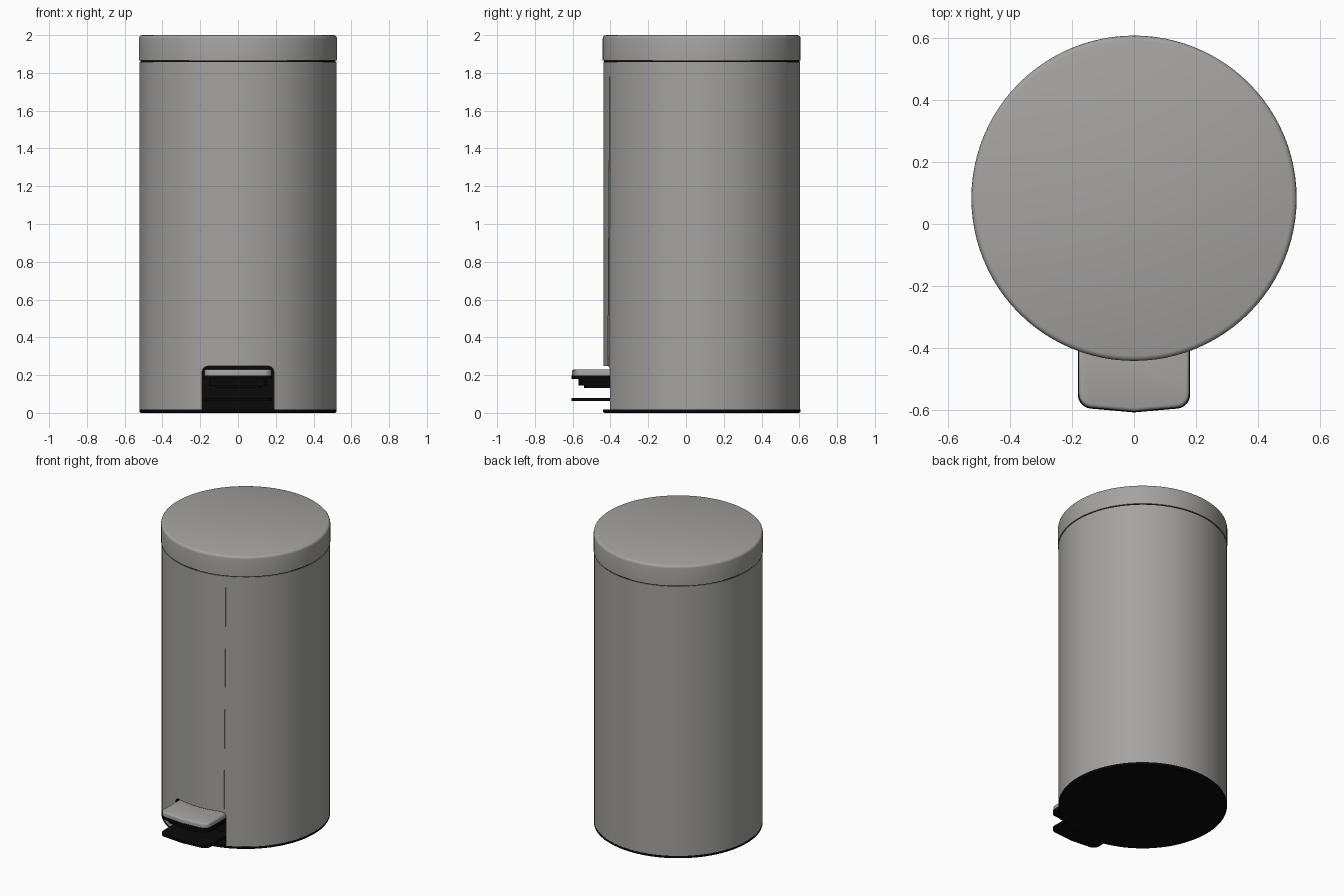
import bpy, bmesh, math

if "Cube" in bpy.data.objects:
    bpy.data.objects.remove(bpy.data.objects["Cube"])

CY, R = 0.083, 0.521          # axis position and body radius
SEG = 96


def material(name, rgb):
    m = bpy.data.materials.new(name)
    m.diffuse_color = (*rgb, 1)
    m.use_nodes = True
    m.node_tree.nodes["Principled BSDF"].inputs["Base Color"].default_value = m.diffuse_color
    return m


STEEL = material("brushed steel", (0.37, 0.365, 0.355))
BLACK = material("black plastic", (0.003, 0.003, 0.003))


def finish(name, bm, mats, smooth=True):
    bmesh.ops.recalc_face_normals(bm, faces=bm.faces)
    me = bpy.data.meshes.new(name)
    bm.to_mesh(me)
    bm.free()
    for m in mats:
        me.materials.append(m)
    ob = bpy.data.objects.new(name, me)
    bpy.context.collection.objects.link(ob)
    if smooth:
        bpy.ops.object.select_all(action='DESELECT')
        ob.select_set(True)
        bpy.context.view_layer.objects.active = ob
        bpy.ops.object.shade_smooth_by_angle(angle=math.radians(35))
    return ob


def turned(name, profile, mat):
    """Closed solid of revolution from (radius, z) pairs, bottom to top."""
    bm = bmesh.new()
    rings = [[bm.verts.new((r * math.cos(2 * math.pi * i / SEG),
                            CY + r * math.sin(2 * math.pi * i / SEG), z))
              for i in range(SEG)] for r, z in profile]
    for a, b in zip(rings, rings[1:]):
        for i in range(SEG):
            j = (i + 1) % SEG
            bm.faces.new((a[i], a[j], b[j], b[i]))
    bm.faces.new(rings[0])
    bm.faces.new(rings[-1])
    return finish(name, bm, [mat])


def tongue(name, half, front, back, z0, z1, corner, mat, bevel=0.0):
    """Flat plate with rounded front corners and a gently bowed front edge."""
    bm = bmesh.new()
    right = [(half, back)]
    for k in range(9):
        a = math.pi / 2 * k / 8
        right.append((half - corner + corner * math.cos(a),
                      front + 0.012 + corner - corner * math.sin(a)))
    outline = right + [(0, front)] + [(-x, y) for x, y in reversed(right)]
    base = bm.faces.new([bm.verts.new((x, y, z0)) for x, y in outline])
    top = bmesh.ops.extrude_face_region(bm, geom=[base])["geom"]
    verts = [g for g in top if isinstance(g, bmesh.types.BMVert)]
    bmesh.ops.translate(bm, verts=verts, vec=(0, 0, z1 - z0))
    if bevel:
        edges = [e for e in bm.edges if all(v.co.z > z1 - 1e-4 for v in e.verts)]
        bmesh.ops.bevel(bm, geom=edges, offset=bevel, segments=3,
                        profile=0.5, affect='EDGES')
    return finish(name, bm, [mat])


# Body, with a pedal opening cut into the front
body = turned("body", [(R, 0.018), (R, 1.858)], STEEL)
body.data.materials.append(BLACK)

bm = bmesh.new()
arch = [(0.19, -0.1)] + [(0.16 + 0.03 * math.cos(a), 0.217 + 0.03 * math.sin(a))
                         for a in (math.pi / 2 * k / 6 for k in range(7))]
arch += [(-x, z) for x, z in reversed(arch)]
face = bm.faces.new([bm.verts.new((x, -0.7, z)) for x, z in arch])
ext = bmesh.ops.extrude_face_region(bm, geom=[face])["geom"]
bmesh.ops.translate(bm, verts=[g for g in ext if isinstance(g, bmesh.types.BMVert)],
                    vec=(0, 0.36, 0))
cutter = finish("opening_cutter", bm, [BLACK], smooth=False)
cutter.hide_render = True

cut = body.modifiers.new("opening", 'BOOLEAN')
cut.operation, cut.object, cut.solver = 'DIFFERENCE', cutter, 'EXACT'
bpy.context.view_layer.objects.active = body
body.select_set(True)
bpy.ops.object.modifier_move_to_index(modifier="opening", index=0)
bpy.ops.object.modifier_apply(modifier="opening")
bpy.data.objects.remove(cutter)

# Walls of the opening and the underside are black
for p in body.data.polygons:
    c = p.center
    inside = math.hypot(c.x, c.y - CY) < R - 0.006 and c.z < 0.26
    p.material_index = 1 if inside else 0

# Base, dark joint and lid
turned("base", [(R - 0.006, 0.0), (R + 0.001, 0.005), (R + 0.001, 0.018)], BLACK)
turned("lid_joint", [(R - 0.004, 1.856), (R - 0.004, 1.866)], BLACK)
turned("lid", [(R + 0.003, 1.865), (R + 0.003, 1.982), (R + 0.001, 1.991),
               (R - 0.005, 1.997), (R - 0.013, 2.0)], STEEL)

# Pedal: steel cap over a black carrier, with a foot plate underneath
tongue("pedal_cap", 0.178, -0.604, -0.35, 0.198, 0.230, 0.045, STEEL, 0.012)
tongue("pedal_carrier", 0.181, -0.606, -0.35, 0.180, 0.199, 0.045, BLACK)
tongue("pedal_rib", 0.15, -0.57, -0.35, 0.145, 0.181, 0.03, BLACK)
tongue("pedal_rib_lower", 0.12, -0.54, -0.35, 0.132, 0.146, 0.03, BLACK)
tongue("foot_plate", 0.18, -0.607, -0.35, 0.064, 0.080, 0.045, BLACK)

# Overlapping sheet seam, tapering towards the top
bm = bmesh.new()
strip = []
for x, z in ((0.160, 0.25), (0.180, 0.25), (0.191, 1.78), (0.188, 1.78)):
    strip.append(bm.verts.new((x, CY - math.sqrt((R + 0.003) ** 2 - x * x), z)))
f = bm.faces.new(strip)
ext = bmesh.ops.extrude_face_region(bm, geom=[f])["geom"]
bmesh.ops.translate(bm, verts=[g for g in ext if isinstance(g, bmesh.types.BMVert)],
                    vec=(0, 0.006, 0))
finish("sheet_seam", bm, [STEEL], smooth=False)
